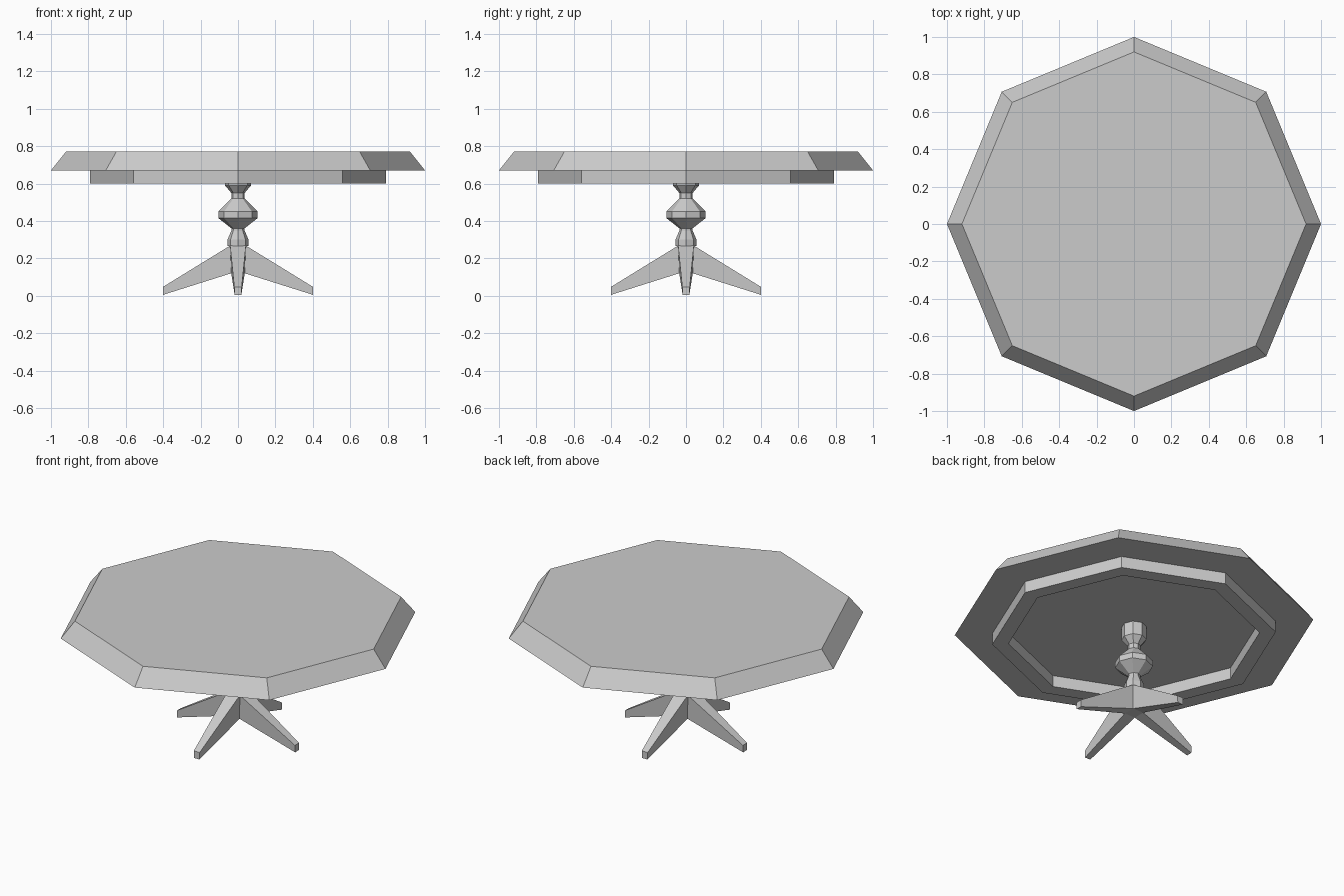
import bpy, bmesh
from math import cos, sin, pi
from mathutils import Matrix, Vector

if "Cube" in bpy.data.objects:
    bpy.data.objects.remove(bpy.data.objects["Cube"])


def finish(bm, name):
    bmesh.ops.remove_doubles(bm, verts=bm.verts, dist=0.0005)
    bmesh.ops.recalc_face_normals(bm, faces=bm.faces)
    mesh = bpy.data.meshes.new(name)
    bm.to_mesh(mesh)
    bm.free()
    obj = bpy.data.objects.new(name, mesh)
    bpy.context.collection.objects.link(obj)
    return obj


def bridge(bm, a, b):
    for i in range(len(a)):
        j = (i + 1) % len(a)
        bm.faces.new((a[i], a[j], b[j], b[i]))


def turned(name, profile, sides=8, ring=False):
    """Spin an (r, z) profile into an eight-sided solid or hollow ring."""
    bm = bmesh.new()
    loops = [[bm.verts.new((r * cos(2 * pi * i / sides), r * sin(2 * pi * i / sides), z))
              for i in range(sides)] for r, z in profile]
    for a, b in zip(loops, loops[1:]):
        bridge(bm, a, b)
    if ring:
        bridge(bm, loops[-1], loops[0])
    else:
        bm.faces.new(loops[0])
        bm.faces.new(loops[-1])
    return finish(bm, name)


# Bevelled octagonal top and the hollow apron beneath it
turned("tabletop", [(1.0, 0.67), (0.92, 0.77)])
turned("apron", [(0.79, 0.67), (0.79, 0.60), (0.70, 0.60), (0.70, 0.67)], ring=True)

# Turned pedestal column
turned("column", [(0.056, 0.265), (0.056, 0.30), (0.035, 0.35), (0.035, 0.36),
                  (0.105, 0.415), (0.105, 0.45), (0.036, 0.52), (0.036, 0.55),
                  (0.07, 0.59), (0.07, 0.67)])

# Four tapered legs growing out of a small square hub
bm = bmesh.new()
BOT, TOP = (0.036, 0.12), (0.042, 0.268)   # hub half width, height


def section(rot, xb, wb, zb, xt, wt, zt):
    pts = [(xb, -wb, zb), (xb, wb, zb), (xt, wt, zt), (xt, -wt, zt)]
    return [bm.verts.new(rot @ Vector(p)) for p in pts]


for k in range(4):
    rot = Matrix.Rotation(k * pi / 2, 3, 'Z')
    inner = section(rot, BOT[0], *BOT, TOP[0], *TOP)
    foot = section(rot, 0.40, 0.018, 0.005, 0.40, 0.02, 0.048)
    bridge(bm, inner, foot)
    bm.faces.new(foot)
for w, z in (BOT, TOP):
    bm.faces.new([bm.verts.new((x * w, y * w, z))
                  for x, y in ((-1, -1), (1, -1), (1, 1), (-1, 1))])
finish(bm, "pedestal_legs")
